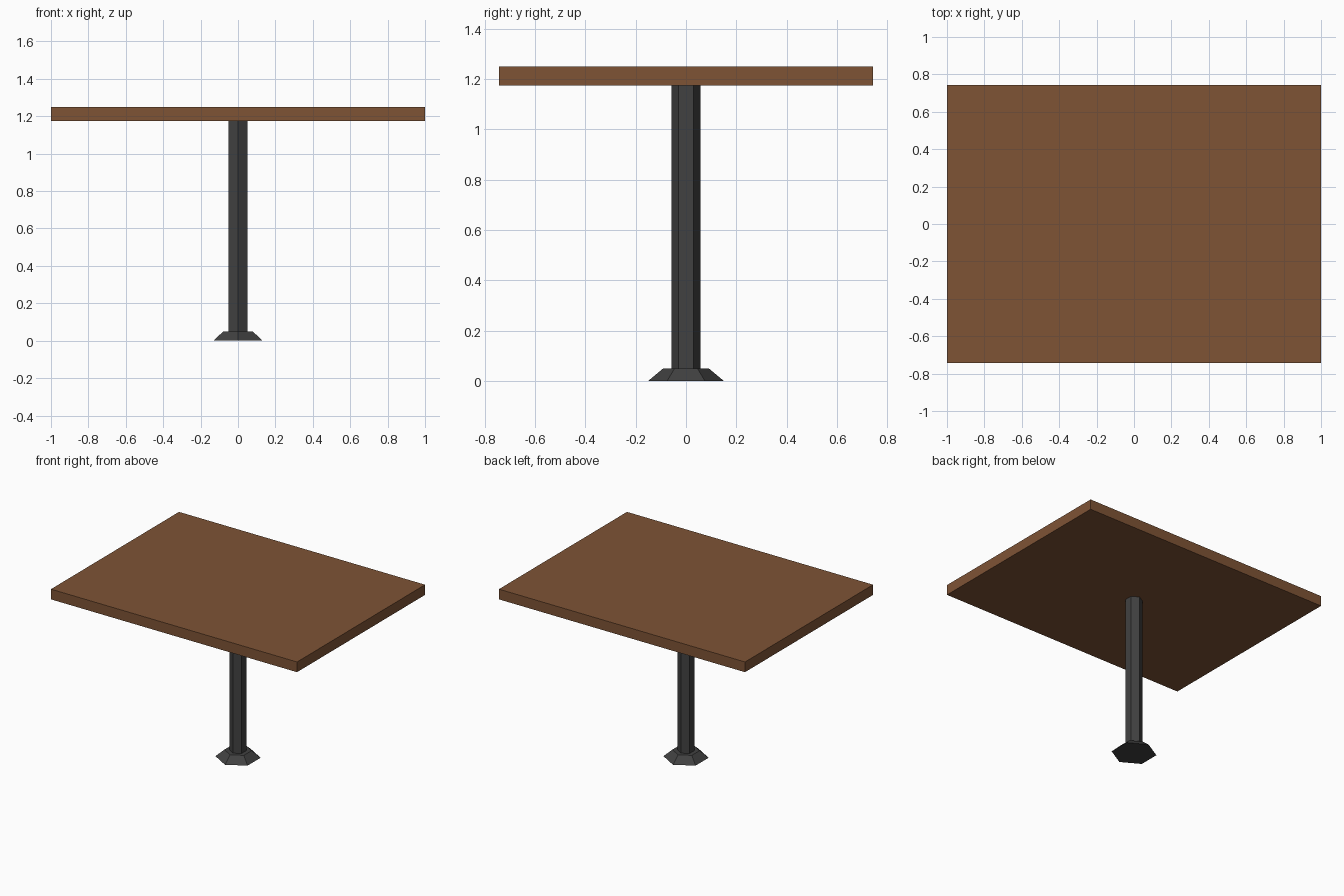
import bpy, bmesh
from math import sin, cos, pi

if "Cube" in bpy.data.objects:
    bpy.data.objects.remove(bpy.data.objects["Cube"])


def material(name, rgb):
    mat = bpy.data.materials.new(name)
    mat.diffuse_color = (*rgb, 1.0)
    mat.use_nodes = True
    mat.node_tree.nodes["Principled BSDF"].inputs["Base Color"].default_value = mat.diffuse_color
    return mat


def make_object(name, bm, mat):
    bmesh.ops.recalc_face_normals(bm, faces=bm.faces)
    mesh = bpy.data.meshes.new(name)
    bm.to_mesh(mesh)
    bm.free()
    mesh.materials.append(mat)
    obj = bpy.data.objects.new(name, mesh)
    bpy.context.collection.objects.link(obj)
    return obj


def hex_column(name, r_bottom, r_top, z0, z1, mat):
    """Six-sided column or frustum with corners on the y axis."""
    bm = bmesh.new()
    rings = []
    for r, z in ((r_bottom, z0), (r_top, z1)):
        rings.append([bm.verts.new((r * sin(i * pi / 3), r * cos(i * pi / 3), z))
                      for i in range(6)])
        bm.faces.new(rings[-1])
    low, high = rings
    for i in range(6):
        j = (i + 1) % 6
        bm.faces.new((low[i], low[j], high[j], high[i]))
    return make_object(name, bm, mat)


def box(name, size, centre, mat):
    bm = bmesh.new()
    bmesh.ops.create_cube(bm, size=1.0)
    bmesh.ops.scale(bm, vec=size, verts=bm.verts)
    bmesh.ops.translate(bm, vec=centre, verts=bm.verts)
    return make_object(name, bm, mat)


wood = material("brown_wood", (0.21, 0.087, 0.036))
metal = material("dark_metal", (0.053, 0.053, 0.053))

# Flared foot, pedestal and tabletop
hex_column("foot", 0.151, 0.091, 0.0, 0.05, metal)
hex_column("pedestal", 0.058, 0.058, 0.05, 1.174, metal)
box("tabletop", (2.0, 1.486, 0.075), (0, 0, 1.2115), wood)
